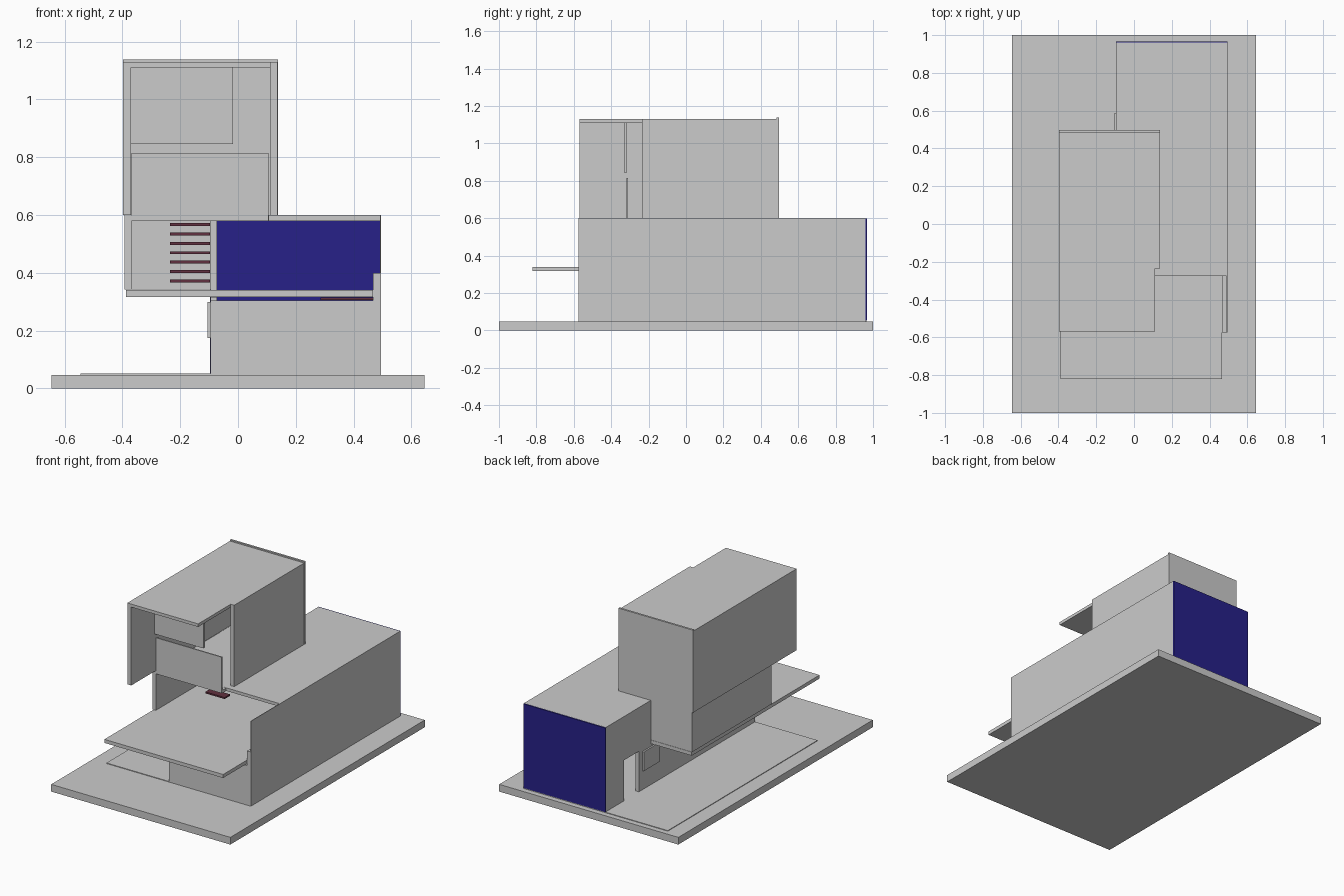
import bpy, bmesh


def material(name, rgb):
    m = bpy.data.materials.new(name)
    m.diffuse_color = (*rgb, 1)
    return m


BLUE = material("blue_glazing", (0.02, 0.015, 0.25))
RED = material("dark_red_treads", (0.12, 0.03, 0.05))


def box(name, x, y, z, mat=None):
    """Axis-aligned box from (min, max) pairs."""
    bm = bmesh.new()
    bmesh.ops.create_cube(bm, size=1)
    for v in bm.verts:
        v.co = [r[0] if c < 0 else r[1] for c, r in zip(v.co, (x, y, z))]
    me = bpy.data.meshes.new(name)
    bm.to_mesh(me)
    bm.free()
    ob = bpy.data.objects.new(name, me)
    bpy.context.collection.objects.link(ob)
    if mat:
        me.materials.append(mat)
    return ob


def stairs(name, x, y0, dy, z0, dz, n):
    """Floating treads rising along y."""
    for i in range(n):
        y, z = y0 + i * dy, z0 + i * dz
        box(f"{name}_{i + 1}", x, (y, y + abs(dy)), (z - 0.005, z + 0.005), RED)


# Site and ground floor
box("site_base", (-0.645, 0.645), (-1, 1), (0, 0.047))
box("ground_paving", (-0.545, 0.495), (-0.575, 0.965), (0.047, 0.051))

# Long wing: outer wall, low front wall, blue end wall
box("right_wall", (0.491, 0.495), (-0.575, 0.96), (0.05, 0.6))
box("front_low_wall", (-0.095, 0.491), (-0.575, -0.565), (0.05, 0.305))
box("blue_end_wall", (-0.096, 0.495), (0.96, 0.967), (0.052, 0.599), BLUE)

# Inner left wall with a doorway
box("left_wall_front", (-0.095, -0.072), (-0.565, 0.62), (0.05, 0.315))
box("left_wall_back", (-0.095, -0.072), (0.775, 0.96), (0.05, 0.315))
box("left_wall_upper", (-0.095, -0.072), (0.495, 0.96), (0.315, 0.58))
box("wall_window_box", (-0.106, -0.095), (0.42, 0.585), (0.175, 0.3))

# Middle floor with projecting terrace
box("terrace_slab", (-0.388, 0.467), (-0.82, 0.495), (0.317, 0.34))
box("terrace_parapet", (0.467, 0.491), (-0.575, -0.275), (0.26, 0.4))
box("middle_left_wall", (-0.393, -0.368), (-0.32, 0.485), (0.343, 0.6))
box("middle_back_wall", (-0.393, -0.095), (0.485, 0.498), (0.343, 0.6))

# Roof of the long wing and floor of the tower
box("wing_roof", (-0.095, 0.491), (-0.275, 0.96), (0.58, 0.6))
box("tower_floor", (-0.368, 0.107), (-0.31, 0.485), (0.579, 0.599))

# Tower shell
box("tower_left_wall", (-0.398, -0.37), (-0.57, 0.485), (0.6, 1.11))
box("tower_right_wall", (0.112, 0.137), (-0.235, 0.485), (0.6, 1.13))
box("tower_back_wall", (-0.398, 0.138), (0.485, 0.498), (0.6, 1.138))
box("tower_roof", (-0.398, 0.112), (-0.57, 0.485), (1.11, 1.13))
box("tower_front_panel", (-0.37, -0.017), (-0.332, -0.315), (0.845, 1.11))
box("balcony_front", (-0.368, 0.105), (-0.318, -0.31), (0.58, 0.815))

# Interior stairs
stairs("upper_tread", (-0.235, -0.096), 0.0, 0.055, 0.372, 0.0325, 7)
stairs("lower_tread", (0.285, 0.467), 0.0, 0.055, 0.083, 0.0325, 8)
